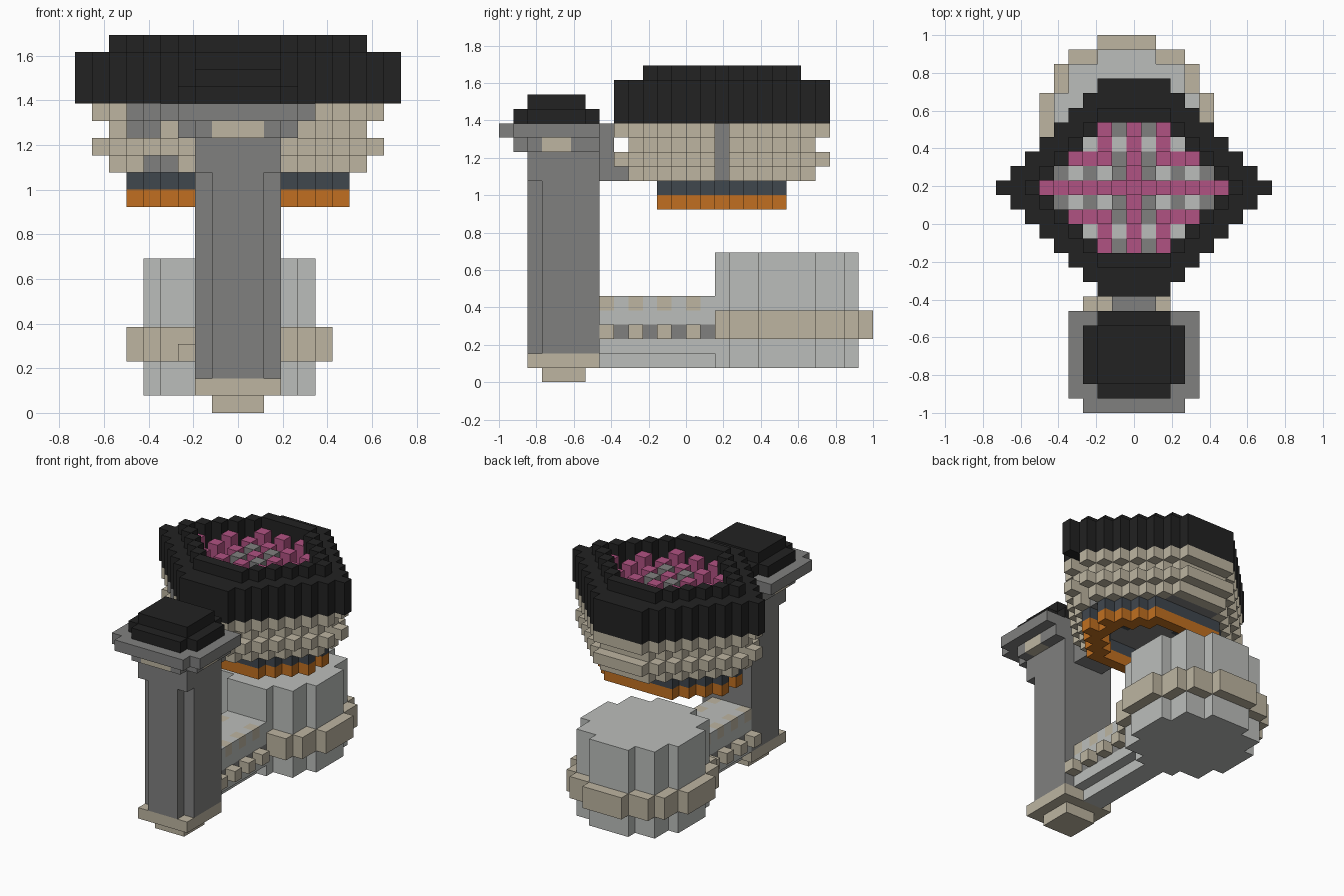
import bpy, bmesh
from mathutils import Vector

cube = bpy.data.objects.get("Cube")
if cube:
    bpy.data.objects.remove(cube, do_unlink=True)

V = 1 / 13          # edge of one block
MID = 15            # block row through the middle of the head

COLOURS = {
    "black": (0.016, 0.016, 0.016),
    "grey": (0.216, 0.216, 0.212),
    "light_grey": (0.50, 0.515, 0.497),
    "tan": (0.509, 0.462, 0.356),
    "pink": (0.434, 0.084, 0.223),
    "orange": (0.533, 0.159, 0.015),
    "slate": (0.051, 0.063, 0.076),
}
MATS = {}
for mat_name, rgb in COLOURS.items():
    m = bpy.data.materials.new(mat_name)
    m.use_nodes = True
    m.diffuse_color = (*rgb, 1)
    m.node_tree.nodes["Principled BSDF"].inputs["Base Color"].default_value = (*rgb, 1)
    MATS[mat_name] = m


def box(i0, i1, j0, j1, k0, k1):
    """Block cells of an inclusive range."""
    return {(i, j, k) for i in range(i0, i1 + 1)
            for j in range(j0, j1 + 1) for k in range(k0, k1 + 1)}


def diamond(total, wide, deep, k0, k1):
    """Blunted diamond of cells around the middle of the head."""
    return {c for c in box(-wide, wide, MID - deep, MID + deep, k0, k1)
            if abs(c[0]) + abs(c[1] - MID) <= total}


def disc(limit, k0, k1):
    """Stepped round slab of the base drum."""
    return {c for c in box(-6, 5, 14, 25, k0, k1)
            if (c[0] + .5) ** 2 + (c[1] - 19.5) ** 2 < limit}


def build(name, cells, colour):
    """Skin a set of cells; colour is a name or a rule giving a name per cell."""
    rule = colour if callable(colour) else lambda c: colour
    bm = bmesh.new()
    corners, slots = {}, []

    def vert(p):
        key = tuple(round(x * 2) for x in p)
        if key not in corners:
            corners[key] = bm.verts.new((p.x * V, p.y * V - 1, p.z * V))
        return corners[key]

    for c in sorted(cells):
        shade = rule(c)
        if shade not in slots:
            slots.append(shade)
        centre = Vector(c) + Vector((0, .5, .5))
        for axis in range(3):
            for sign in (-1, 1):
                n = Vector((0, 0, 0))
                n[axis] = sign
                if tuple(int(a + b) for a, b in zip(c, n)) in cells:
                    continue
                u = Vector((0, 0, 0))
                u[(axis + 1) % 3] = .5
                w = n.cross(u)
                f = bm.faces.new([vert(centre + n / 2 + d)
                                  for d in (-u - w, u - w, u + w, w - u)])
                f.material_index = slots.index(shade)
    mesh = bpy.data.meshes.new(name)
    bm.to_mesh(mesh)
    bm.free()
    for s in slots:
        mesh.materials.append(MATS[s])
    ob = bpy.data.objects.new(name, mesh)
    bpy.context.collection.objects.link(ob)
    return ob


# Column with notched front corners and its foot
column = box(-2, 2, 2, 6, 2, 15)
column -= box(-2, -2, 2, 2, 2, 13) | box(2, 2, 2, 2, 2, 13)
build("column", column, "grey")
build("column_foot", box(-1, 1, 3, 5, 0, 0) | box(-2, 2, 2, 6, 1, 1), "tan")


# Collar with a tan patch on each outer side, then plate and stepped cap
def collar_colour(c):
    front = c[1] == 1 and abs(c[0]) <= 1
    side = abs(c[0]) == 3 and c[1] in (3, 4)
    return "tan" if front or side else "grey"


build("column_collar", box(-3, 3, 2, 6, 16, 16) | box(-2, 2, 1, 1, 16, 16), collar_colour)
build("column_plate", box(-4, 4, 1, 6, 17, 17) | box(-3, 3, 0, 0, 17, 17), "grey")
build("column_cap", box(-3, 3, 2, 5, 18, 18) | box(-2, 2, 1, 6, 18, 18)
      | box(-2, 2, 2, 5, 19, 19), "black")
build("neck", box(-1, 1, 7, 7, 14, 17) | box(-1, 1, 8, 8, 14, 14), "grey")

# Arm joining the column to the drum
build("arm", box(-1, 0, 7, 14, 1, 1) | box(-2, 1, 7, 14, 2, 2) | box(-2, 1, 7, 14, 4, 5),
      lambda c: "tan" if c[2] == 5 and c[0] in (-2, 1) and c[1] % 2 else "light_grey")
build("arm_core", box(-2, 1, 7, 14, 3, 3), "grey")
beads = {(i, j, 3) for i in (-3, 2) for j in range(7, 15, 2)}
build("arm_beads", beads, "tan")

# Base drum with its raised band
drum = disc(25, 1, 8)
build("drum", drum, "light_grey")
build("drum_band", {c for c in disc(34, 3, 4) - drum if c[1] > 14}, "tan")

# Head: grey filling, tan courses that alternate in width, open at both tips
core = diamond(7, 6, 5, 14, 17)
build("head_core", core,
      lambda c: "slate" if c[2] == 14 and abs(c[0]) == 2 and abs(c[1] - MID) == 1 else "grey")
courses = set()
for k in range(14, 18):
    odd = k % 2
    courses |= diamond(8 + odd, 7 + odd, 6 + odd, k, k)
courses -= core
courses = {c for c in courses if c[1] != MID}


def course_colour(c):
    i, j, k = c
    upper = k > 15 and i in (-6, -5)
    lower = k == 14 and i in (-5, -4)
    return "grey" if j < MID and (upper or lower) else "tan"


build("head_courses", courses, course_colour)


# Lower rings of the head, hollow and notched at the tips
def lower_ring(k):
    ring = diamond(7, 6, 4, k, k) - diamond(5, 5, 3, k, k)
    ring -= {(-6, MID, k), (6, MID, k)}
    return ring | {(-5, MID, k), (5, MID, k)}


build("slate_ring", lower_ring(13), "slate")
build("orange_ring", lower_ring(12), "orange")

# Black rim around the opening
opening = diamond(6, 6, 4, 18, 21)
build("head_rim", (diamond(9, 9, 7, 18, 20) | diamond(7, 7, 5, 21, 21)) - opening, "black")


# Studded filling inside the opening
def filling_colour(c):
    a, b = abs(c[0]), abs(c[1] - MID)
    if a == 0 or b == 0 or (b == 2 and a >= 2) or (a == 2 and b >= 2):
        return "pink"
    if (b == 3 and a % 2) or (b == 1 and a % 2 == 0):
        return "light_grey"
    return "grey"


def raised(c):
    a, b = abs(c[0]), abs(c[1] - MID)
    if filling_colour(c) == "pink":
        return (a + b) % 2 == 0
    return a == 1 and b == 1


filling = {c for c in opening if c[2] == 18 or (c[2] < 21 and raised(c))}
build("head_filling", filling, filling_colour)
